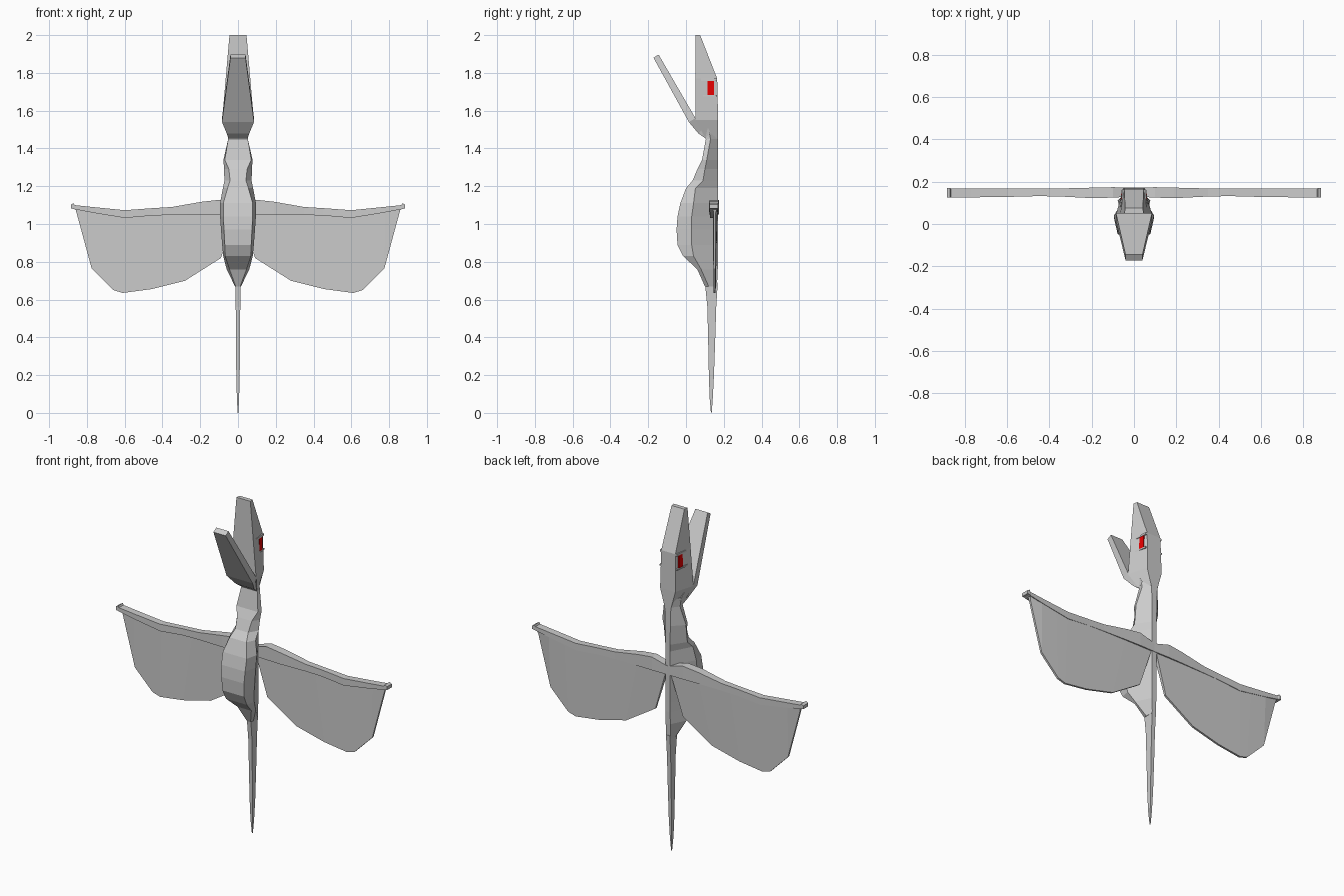
import bpy, bmesh


def material(name, rgb):
    m = bpy.data.materials.new(name)
    m.diffuse_color = (*rgb, 1)
    return m


GREY = material("pale grey", (0.6, 0.6, 0.6))
RED = material("eye red", (0.8, 0.0, 0.0))


def loft(name, rings, mat=GREY):
    """Skin a stack of equal-length point rings and cap both ends."""
    bm = bmesh.new()
    vs = [[bm.verts.new(p) for p in r] for r in rings]
    n = len(rings[0])
    for a, b in zip(vs, vs[1:]):
        for i in range(n):
            j = (i + 1) % n
            bm.faces.new((a[i], a[j], b[j], b[i]))
    bm.faces.new(vs[0])
    bm.faces.new(vs[-1])
    bmesh.ops.remove_doubles(bm, verts=bm.verts, dist=1e-5)
    bmesh.ops.recalc_face_normals(bm, faces=bm.faces)
    me = bpy.data.meshes.new(name)
    bm.to_mesh(me)
    bm.free()
    me.materials.append(mat)
    ob = bpy.data.objects.new(name, me)
    bpy.context.collection.objects.link(ob)
    return ob


def mirror(ob):
    ob.modifiers.new("mirror", 'MIRROR').use_mirror_merge = False


def hexagon(z, yf, wf, ym, wm, yb, wb):
    return [(-wf, yf, z), (wf, yf, z), (wm, ym, z), (wb, yb, z), (-wb, yb, z), (-wm, ym, z)]


# Neck, chest and belly: z, front y/half width, side y/half width, back y/half width
body = [
    (1.50, .09, .050, .12, .055, .170, .030),
    (1.45, .105, .052, .13, .052, .170, .020),
    (1.34, .085, .070, .11, .077, .170, .017),
    (1.29, .06, .048, .10, .074, .170, .016),
    (1.23, .035, .042, .09, .072, .170, .016),
    (1.19, .00, .055, .05, .080, .170, .016),
    (1.11, -.03, .078, .04, .095, .170, .016),
    (1.04, -.045, .078, .03, .095, .170, .016),
    (0.97, -.05, .074, .03, .090, .170, .016),
    (0.89, -.045, .070, .03, .084, .170, .016),
    (0.83, -.015, .068, .04, .078, .170, .016),
    (0.76, .06, .045, .08, .060, .168, .015),
    (0.67, .10, .012, .12, .016, .164, .013),
]
loft("body", [hexagon(*r) for r in body])

# Long thin tail
tail = [(.69, .10, .168, .013), (.56, .113, .16, .012), (.40, .117, .155, .011),
        (.20, .121, .148, .009), (.08, .125, .142, .006), (0, .132, .136, .002)]
loft("tail", [[(-w, a, z), (w, a, z), (w, b, z), (-w, b, z)] for z, a, b, w in tail])

# Upper head and beak: z, front y/half width, back y/half width
head = [(1.45, .105, .050, .170, .022), (1.55, .05, .084, .170, .050),
        (1.77, .05, .065, .165, .046), (2.0, .05, .045, .075, .042)]
loft("upper_head", [[(-wf, yf, z), (wf, yf, z), (wb, yb, z), (-wb, yb, z)]
                    for z, yf, wf, yb, wb in head])

# Open lower jaw: front (y, z), rear (y, z), half width
jaw = [((-.172, 1.88), (-.145, 1.897), .040), ((.015, 1.54), (.05, 1.56), .085),
       ((.065, 1.48), (.11, 1.52), .060), ((.10, 1.455), (.13, 1.48), .052)]
loft("lower_jaw", [[(-w, *f), (w, *f), (w, *b), (-w, *b)] for f, b, w in jaw])


def side_x(y, z):
    """Half width of the head side at the eye level."""
    t = (z - 1.55) / .22
    front, back = .084 - .019 * t, .050 - .004 * t
    return front + (back - front) * (y - .05) / .118


def side_plate(name, y0, y1, z0, z1, out0, out1, mat):
    """Thin plate lying on the head side, raised by out0 to out1."""
    corners = [(y0, z0, out0), (y1, z0, out1), (y1, z1, out1), (y0, z1, out0)]
    mirror(loft(name, [[(side_x(y, z) + k * o - .002 * (1 - k), y, z) for y, z, o in corners]
                       for k in (0, 1)], mat))


# Eyes with a ledge above and below
side_plate("eye", .115, .147, 1.684, 1.758, .003, .006, RED)
side_plate("brow_ledge", .08, .163, 1.758, 1.77, .001, .009, GREY)
side_plate("cheek_ledge", .08, .163, 1.675, 1.684, .001, .009, GREY)

# Wing arm: x, bottom z, top z, front y, back y
arm = [(0, 1.05, 1.10, .13, .172), (.10, 1.05, 1.128, .125, .174), (.19, 1.05, 1.118, .122, .172),
       (.35, 1.048, 1.09, .13, .168), (.45, 1.045, 1.084, .132, .167), (.60, 1.032, 1.073, .128, .169),
       (.77, 1.06, 1.09, .126, .168), (.865, 1.078, 1.10, .125, .168), (.87, 1.08, 1.11, .125, .17),
       (.885, 1.082, 1.102, .125, .17)]
mirror(loft("wing_arm", [[(x, f, a), (x, b, a), (x, b, c), (x, f, c)] for x, a, c, f, b in arm]))

# Wing membrane: strips from the arm to the scalloped lower edge (top x, z, bottom x, z)
skin = [(.015, 1.06, .09, .82), (.20, 1.06, .28, .70), (.40, 1.06, .46, .655),
        (.60, 1.045, .61, .635), (.68, 1.055, .66, .65), (.78, 1.07, .775, .765),
        (.862, 1.085, .855, 1.06)]
mirror(loft("wing_membrane", [[(a, .143, za), (a, .166, za), (b, .157, zb), (b, .145, zb)]
                              for a, za, b, zb in skin]))
